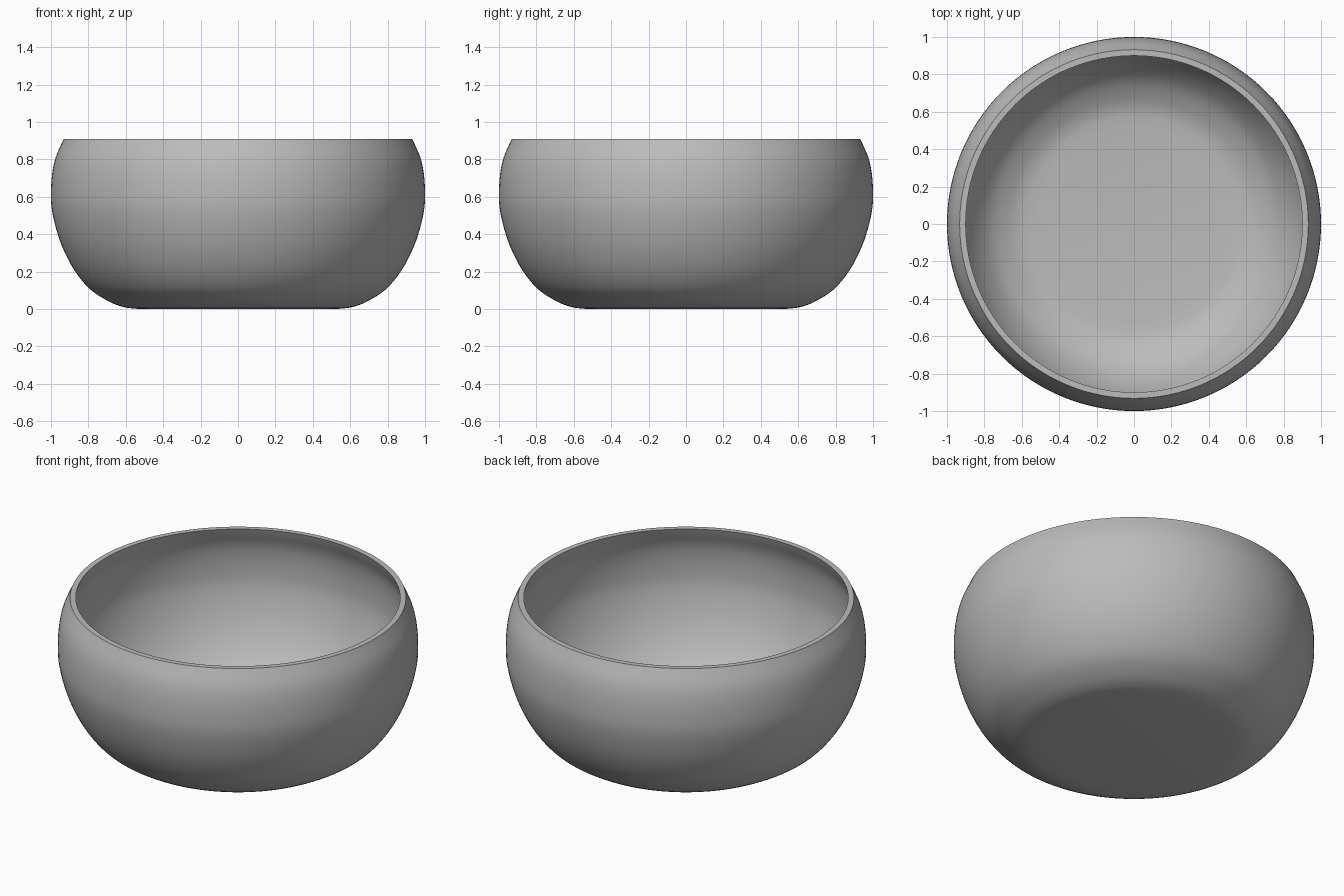
import bpy, bmesh, math
from mathutils import Vector

if "Cube" in bpy.data.objects:
    bpy.data.objects.remove(bpy.data.objects["Cube"], do_unlink=True)

SEGMENTS = 128
WALL = 0.032


def make_material(name, colour):
    mat = bpy.data.materials.new(name)
    mat.use_nodes = True
    mat.diffuse_color = colour
    mat.node_tree.nodes["Principled BSDF"].inputs["Base Color"].default_value = colour
    return mat


def smooth_profile(points, steps=5):
    """Catmull-Rom curve through (radius, height) points."""
    pts = [Vector(p) for p in points]
    pts = [2 * pts[0] - pts[1]] + pts + [2 * pts[-1] - pts[-2]]
    out = []
    for a, b, c, d in zip(pts, pts[1:], pts[2:], pts[3:]):
        for i in range(steps):
            t = i / steps
            out.append(0.5 * (2 * b + (c - a) * t + (2 * a - 5 * b + 4 * c - d) * t**2
                              + (3 * b - a - 3 * c + d) * t**3))
    return out + [pts[-2]]


def offset_inward(profile, distance):
    """Parallel profile on the inner side of the wall."""
    out = []
    for i, p in enumerate(profile):
        tangent = (profile[min(i + 1, len(profile) - 1)] - profile[max(i - 1, 0)]).normalized()
        out.append(p + Vector((-tangent.y, tangent.x)) * distance)
    return out


def lathe(name, profile, mat):
    bm = bmesh.new()
    verts = [bm.verts.new((p.x, 0, p.y)) for p in profile]
    edges = [bm.edges.new(pair) for pair in zip(verts, verts[1:])]
    bmesh.ops.spin(bm, geom=verts + edges, cent=(0, 0, 0), axis=(0, 0, 1),
                   angle=math.tau, steps=SEGMENTS, use_merge=True)
    bmesh.ops.remove_doubles(bm, verts=bm.verts, dist=1e-5)
    bmesh.ops.recalc_face_normals(bm, faces=bm.faces)
    mesh = bpy.data.meshes.new(name)
    bm.to_mesh(mesh)
    bm.free()
    obj = bpy.data.objects.new(name, mesh)
    bpy.context.collection.objects.link(obj)
    mesh.materials.append(mat)
    bpy.context.view_layer.objects.active = obj
    obj.select_set(True)
    bpy.ops.object.shade_smooth_by_angle(angle=math.radians(35))
    return obj


# Bowl wall: flat base, rounded belly, tapering in to the rim
outer = smooth_profile([(0.53, 0), (0.61, 0.01), (0.69, 0.04), (0.79, 0.105), (0.87, 0.2),
                        (0.93, 0.31), (0.97, 0.42), (0.995, 0.53), (1.0, 0.62),
                        (0.994, 0.72), (0.975, 0.81), (0.932, 0.91)])
inner = offset_inward(outer, WALL)
inner[-1] = Vector((0.9, 0.91))  # level rim
axis_bottom, axis_floor = Vector((0, 0)), Vector((0, WALL))
grey = make_material("grey ceramic", (0.5, 0.5, 0.5, 1))
lathe("bowl", [axis_bottom] + outer + inner[::-1] + [axis_floor], grey)
